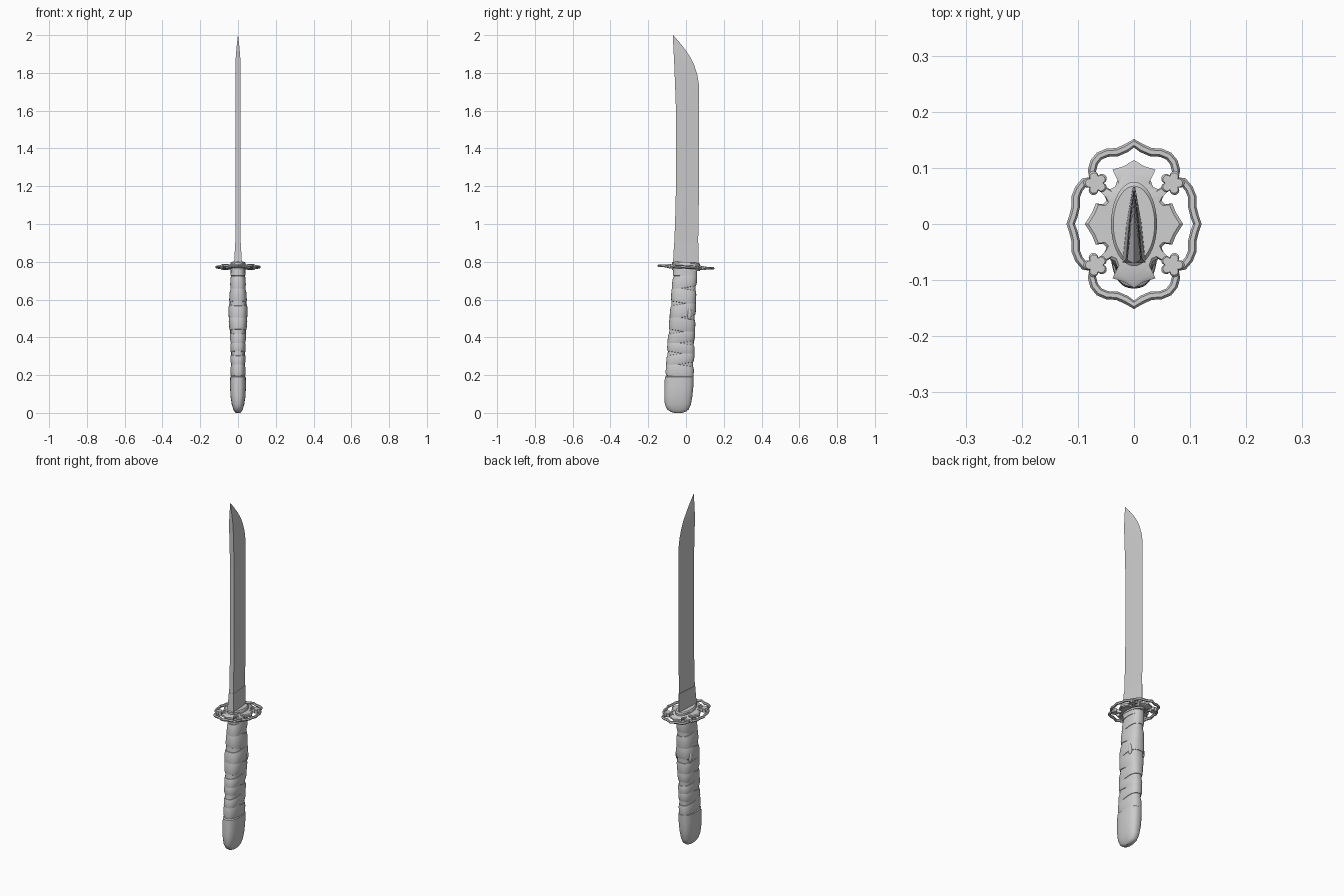
import bpy, bmesh, math

if "Cube" in bpy.data.objects:
    bpy.data.objects.remove(bpy.data.objects["Cube"])

# One plain grey for everything
grey = bpy.data.materials.new("plain_grey")
grey.use_nodes = True
grey.diffuse_color = (0.6, 0.6, 0.6, 1)
grey.node_tree.nodes["Principled BSDF"].inputs["Base Color"].default_value = (0.6, 0.6, 0.6, 1)


def finish(obj, angle=35):
    """Give the object its material and smooth shading with sharp edges kept."""
    obj.data.materials.append(grey)
    bpy.ops.object.select_all(action='DESELECT')
    obj.select_set(True)
    bpy.context.view_layer.objects.active = obj
    bpy.ops.object.shade_smooth_by_angle(angle=math.radians(angle))
    return obj


def loft(name, rings, angle=35):
    """Skin a stack of equal-length rings and cap both ends."""
    bm = bmesh.new()
    loops = [[bm.verts.new(p) for p in ring] for ring in rings]
    for a, b in zip(loops, loops[1:]):
        for i in range(len(a)):
            j = (i + 1) % len(a)
            bm.faces.new((a[i], a[j], b[j], b[i]))
    bm.faces.new(loops[0][::-1])
    bm.faces.new(loops[-1])
    bmesh.ops.remove_doubles(bm, verts=bm.verts, dist=0.00001)
    bmesh.ops.recalc_face_normals(bm, faces=bm.faces)
    mesh = bpy.data.meshes.new(name)
    bm.to_mesh(mesh)
    bm.free()
    obj = bpy.data.objects.new(name, mesh)
    bpy.context.collection.objects.link(obj)
    return finish(obj, angle)


def lerp_table(table, z):
    """Interpolate the columns of a table whose first column is height."""
    if z <= table[0][0]:
        return table[0][1:]
    for a, b in zip(table, table[1:]):
        if z <= b[0]:
            f = (z - a[0]) / (b[0] - a[0])
            return tuple(p + (q - p) * f for p, q in zip(a[1:], b[1:]))
    return table[-1][1:]


# ---------- Blade: height, spine y, edge y, half thickness ----------
blade = [(0.78, -0.067, 0.062, 0.013), (1.0, -0.058, 0.066, 0.013),
         (1.2, -0.053, 0.069, 0.013), (1.6, -0.053, 0.069, 0.013),
         (1.74, -0.058, 0.068, 0.013), (1.79, -0.060, 0.060, 0.013),
         (1.84, -0.062, 0.044, 0.013), (1.88, -0.064, 0.025, 0.012),
         (1.92, -0.066, -0.002, 0.009), (1.96, -0.068, -0.033, 0.005),
         (2.0, -0.070, -0.068, 0.0004)]
rings = []
for z, s, e, t in blade:
    r = s + (e - s) * 0.5
    rings.append([(t, s, z), (t * 0.6, r, z), (0, e, z), (-t * 0.6, r, z), (-t, s, z)])
loft("blade", rings, 20)

# Tapered collar gripping the blade root
rings = []
for z, s, e, t in [(0.79, -0.069, 0.066, 0.021), (0.90, -0.063, 0.066, 0.0145)]:
    rings.append([(t, s, z), (t * 0.65, 0.0, z), (0.002, e, z),
                  (-0.002, e, z), (-t * 0.65, 0.0, z), (-t, s, z)])
loft("blade_collar", rings, 20)

# ---------- Guard, tipped slightly down toward the cutting edge ----------


def guard_z(y, h=0.0):
    return 0.772 + h - 0.05 * y


def mirrored(quarter):
    """Quarter outline from the +y axis to the +x axis -> full closed outline."""
    half = quarter + [(x, -y) for x, y in quarter[-2::-1]]
    return half + [(-x, y) for x, y in half[-2:0:-1]]


def guard_part(name, outline, levels):
    """Stack of scaled copies of an outline: (height, scale)."""
    cx = sum(p[0] for p in outline) / len(outline)
    cy = sum(p[1] for p in outline) / len(outline)
    return loft(name, [[(cx + (x - cx) * k, cy + (y - cy) * k, guard_z(y, h))
                        for x, y in outline] for h, k in levels])


# Scalloped outer rim
rim = mirrored([(0, 0.144), (0.014, 0.135), (0.030, 0.128), (0.048, 0.127),
                (0.062, 0.121), (0.071, 0.110), (0.075, 0.095), (0.073, 0.079),
                (0.088, 0.075), (0.098, 0.063), (0.104, 0.048), (0.104, 0.030),
                (0.108, 0.014), (0.113, 0)])
curve = bpy.data.curves.new("guard_rim", 'CURVE')
curve.dimensions = '3D'
curve.bevel_depth = 0.0075
curve.bevel_resolution = 1
spline = curve.splines.new('POLY')
spline.points.add(len(rim) - 1)
for p, (x, y) in zip(spline.points, rim):
    p.co = (x, y, guard_z(y), 1)
spline.use_cyclic_u = True
rim_obj = bpy.data.objects.new("guard_rim", curve)
bpy.context.collection.objects.link(rim_obj)
bpy.ops.object.select_all(action='DESELECT')
rim_obj.select_set(True)
bpy.context.view_layer.objects.active = rim_obj
bpy.ops.object.convert(target='MESH')
finish(bpy.context.view_layer.objects.active)

# Cross-shaped inner plate with arms reaching the flowers
plate = mirrored([(0, 0.114), (0.018, 0.103), (0.038, 0.097), (0.029, 0.079),
                  (0.034, 0.066), (0.043, 0.062), (0.056, 0.070), (0.063, 0.061),
                  (0.053, 0.051), (0.049, 0.042), (0.055, 0.035), (0.068, 0.037),
                  (0.075, 0.020), (0.0875, 0)])
guard_part("guard_plate", plate, [(-0.009, 0.93), (-0.005, 1), (0.005, 1), (0.009, 0.93)])

# Four five-petal flowers
for side_x, sx in (("left", 1), ("right", -1)):
    for side_y, sy in (("front", -1), ("back", 1)):
        flower = []
        for i in range(40):
            a = math.tau * i / 40
            r = 0.014 + 0.008 * abs(math.cos(2.5 * a)) ** 0.7
            flower.append((sx * (0.068 + r * math.cos(a)), sy * (0.073 + r * math.sin(a))))
        guard_part(f"guard_flower_{side_y}_{side_x}", flower,
                   [(-0.011, 0.85), (-0.008, 1), (0.008, 1), (0.011, 0.85)])

# Oval spacers above and below the guard
for name, h0, h1 in (("upper_spacer", 0.0, 0.026), ("lower_spacer", -0.018, 0.0)):
    oval = [(0.041 * math.cos(math.tau * i / 40), 0.075 * math.sin(math.tau * i / 40))
            for i in range(40)]
    guard_part(name, oval, [(h0, 1), (h1 - 0.006, 1), (h1, 0.9)])

# ---------- Handle: height, rear y, front y, half width ----------
grip = [(0.18, -0.109, 0.039, 0.038), (0.30, -0.102, 0.043, 0.038),
        (0.40, -0.095, 0.046, 0.041), (0.46, -0.090, 0.048, 0.046),
        (0.51, -0.086, 0.050, 0.050), (0.57, -0.081, 0.052, 0.048),
        (0.65, -0.076, 0.054, 0.042), (0.72, -0.069, 0.058, 0.038),
        (0.78, -0.065, 0.059, 0.037)]


def oval_ring(table, z, offset=0.0, slant=0.0, count=40):
    ring = []
    for i in range(count):
        c, s = math.cos(math.tau * i / count), math.sin(math.tau * i / count)
        c = math.copysign(abs(c) ** 0.8, c)
        s = math.copysign(abs(s) ** 0.8, s)
        zz = z + slant * s * 0.07
        y0, y1, hx = lerp_table(table, zz)
        ring.append(((hx + offset) * c, (y0 + y1) / 2 + ((y1 - y0) / 2 + offset) * s, zz))
    return ring


loft("handle_core", [oval_ring(grip, row[0], -0.004) for row in grip])
loft("handle_collar", [oval_ring(grip, z, o) for z, o in
                       ((0.725, -0.003), (0.728, 0.001), (0.762, 0.001))])

# Cord wrap: slanted bands of alternating direction
cuts = [0.185, 0.257, 0.315, 0.37, 0.43, 0.505, 0.58, 0.66, 0.735]
for i, (lo, hi) in enumerate(zip(cuts, cuts[1:])):
    h = hi - lo
    slant = 0.16 if i % 2 else -0.16
    loft(f"wrap_band_{i + 1}",
         [oval_ring(grip, lo + h * f, o, slant) for f, o in
          ((0.0, -0.006), (0.03, -0.002), (0.25, 0.001), (0.75, 0.001),
           (0.97, -0.002), (1.0, -0.006))], 40)

# Small ornament lying under the wrap on each side
for side, sx in (("left", 1), ("right", -1)):
    bpy.ops.mesh.primitive_uv_sphere_add(segments=16, ring_count=8, radius=1,
                                         location=(sx * 0.041, 0.018, 0.525))
    ornament = bpy.context.object
    ornament.name = f"handle_ornament_{side}"
    ornament.scale = (0.010, 0.012, 0.032)
    finish(ornament)

# Rounded end cap
cap = [(0.0, -0.062, -0.022, 0.012), (0.006, -0.082, -0.002, 0.018),
       (0.018, -0.099, 0.014, 0.025), (0.045, -0.112, 0.026, 0.033),
       (0.09, -0.115, 0.034, 0.040), (0.14, -0.114, 0.039, 0.042),
       (0.19, -0.112, 0.041, 0.041), (0.194, -0.107, 0.037, 0.036)]
loft("end_cap", [oval_ring(cap, row[0]) for row in cap], 40)
